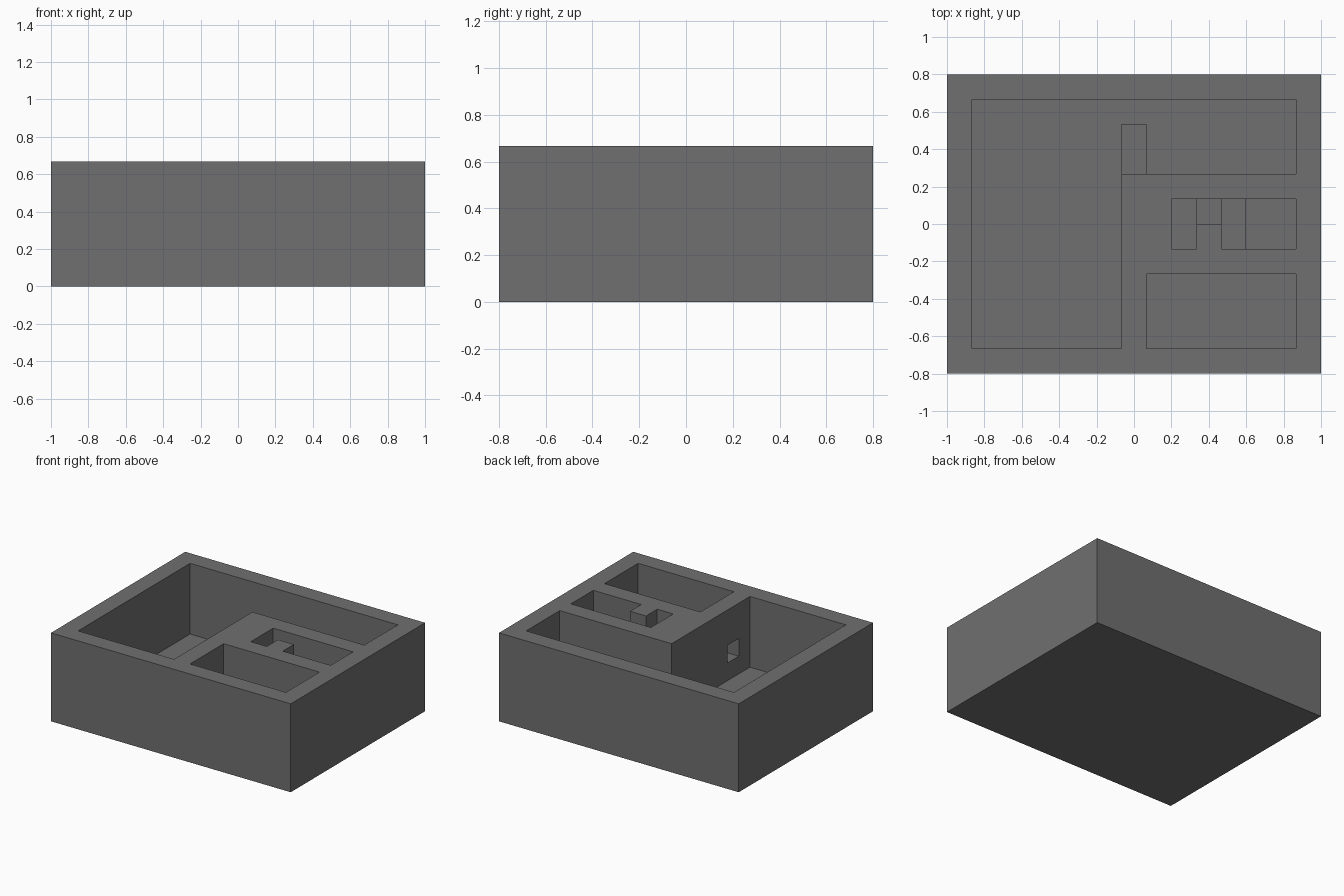
import bpy
import bmesh

U = 2 / 15          # one building module
WIDE, DEEP, TALL, FLOOR = 15, 12, 5, 1

cube = bpy.data.objects.get("Cube")
if cube:
    bpy.data.objects.remove(cube, do_unlink=True)

stone = bpy.data.materials.new("dark_grey_stone")
stone.use_nodes = True
grey = (0.16, 0.16, 0.16, 1)
stone.diffuse_color = grey
stone.node_tree.nodes["Principled BSDF"].inputs["Base Color"].default_value = grey


def prism(name, outline, bottom, top):
    """Extrude a plan outline, given in modules from the front corner."""
    bm = bmesh.new()
    verts = [bm.verts.new(((x - WIDE / 2) * U, (y - DEEP / 2) * U, bottom * U))
             for x, y in outline]
    base = bm.faces.new(verts)
    new = bmesh.ops.extrude_face_region(bm, geom=[base])["geom"]
    bmesh.ops.translate(bm, vec=(0, 0, (top - bottom) * U),
                        verts=[g for g in new if isinstance(g, bmesh.types.BMVert)])
    bmesh.ops.recalc_face_normals(bm, faces=bm.faces[:])
    mesh = bpy.data.meshes.new(name)
    bm.to_mesh(mesh)
    bm.free()
    mesh.materials.append(stone)
    obj = bpy.data.objects.new(name, mesh)
    bpy.context.collection.objects.link(obj)
    return obj


def rect(x0, y0, x1, y1):
    return [(x0, y0), (x1, y0), (x1, y1), (x0, y1)]


def cut(target, cutter):
    cutter.hide_render = True
    mod = target.modifiers.new("cut", "BOOLEAN")
    mod.operation = "DIFFERENCE"
    mod.solver = "EXACT"
    mod.object = cutter
    bpy.context.view_layer.objects.active = target
    bpy.ops.object.modifier_apply(modifier=mod.name)
    bpy.data.objects.remove(cutter, do_unlink=True)


# Solid building block
walls = prism("walls_and_floor", rect(0, 0, WIDE, DEEP), 0, TALL)

# Open rooms: L-shaped hall, middle room with a pier, front room
hall = [(1, 1), (7, 1), (7, 8), (14, 8), (14, 11), (1, 11)]
middle = [(9, 5), (10, 5), (10, 6), (11, 6), (11, 5), (14, 5), (14, 7), (9, 7)]
front = rect(8, 1, 14, 4)
for name, outline in (("hall", hall), ("middle", middle), ("front", front)):
    cut(walls, prism(name + "_cutter", outline, FLOOR, TALL + 1))

# Small window between the hall and the front room
cut(walls, prism("window_cutter", rect(6.5, 2, 8.5, 3), 2, 3))

# Low blocks standing on the floors
prism("hall_low_wall", rect(7, 8, 8, 10), FLOOR, 2)
prism("middle_room_step", rect(11, 5, 12, 7), FLOOR, 2)
prism("middle_room_sill", rect(10, 6, 11, 7), FLOOR, 3)
